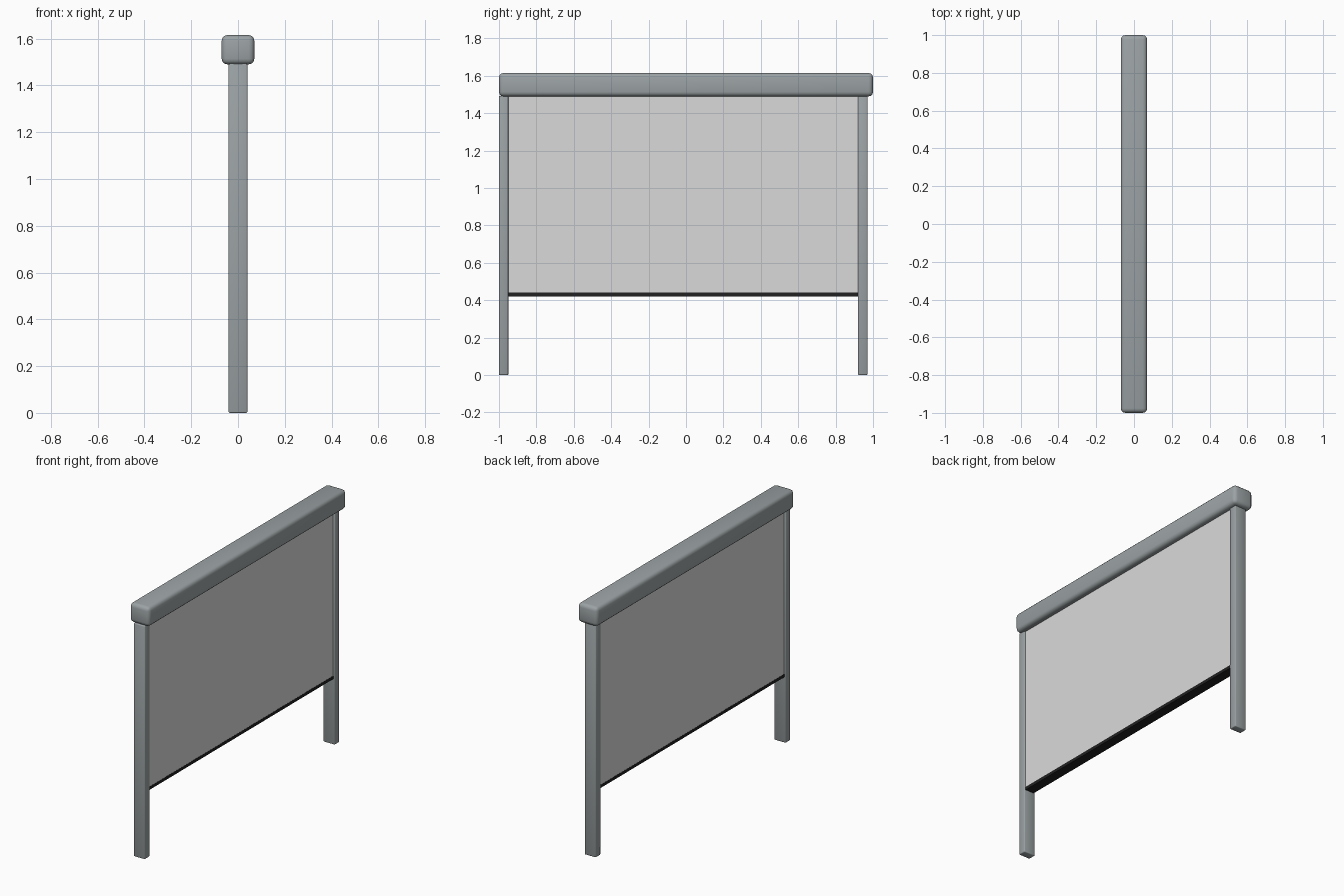
import bpy
import math

if "Cube" in bpy.data.objects:
    bpy.data.objects.remove(bpy.data.objects["Cube"], do_unlink=True)


def material(name, colour):
    mat = bpy.data.materials.new(name)
    mat.use_nodes = True
    mat.diffuse_color = (*colour, 1)
    mat.node_tree.nodes["Principled BSDF"].inputs["Base Color"].default_value = (*colour, 1)
    return mat


def box(name, low, high, mat, bevel=0, segments=2):
    """Box between two corners, with optional softened edges."""
    centre = [(a + b) / 2 for a, b in zip(low, high)]
    bpy.ops.mesh.primitive_cube_add(size=1, location=centre)
    obj = bpy.context.object
    obj.name = name
    obj.scale = [b - a for a, b in zip(low, high)]
    bpy.ops.object.transform_apply(location=False, rotation=False, scale=True)
    obj.data.materials.append(mat)
    if bevel:
        mod = obj.modifiers.new("soft_edges", "BEVEL")
        mod.width = bevel
        mod.segments = segments
        bpy.ops.object.modifier_apply(modifier=mod.name)
        bpy.ops.object.shade_smooth_by_angle(angle=math.radians(50))
    return obj


metal = material("grey_metal", (0.33, 0.365, 0.375))
cloth = material("light_grey_fabric", (0.7, 0.7, 0.7))
black = material("black_trim", (0.015, 0.015, 0.016))

# Roller housing across the top
box("roller_housing", (-0.07, -1, 1.49), (0.07, 1, 1.615), metal, 0.024, 3)

# Side guide posts
for name, y in (("front_post", -1), ("back_post", 0.92)):
    box(name, (-0.04, y, 0), (0.04, y + 0.05, 1.493), metal, 0.005)

# Hanging screen and its weighted bottom bar
box("screen_fabric", (-0.03, -0.96, 0.44), (0.03, 0.93, 1.5), cloth)
box("bottom_bar", (-0.031, -0.96, 0.42), (0.031, 0.93, 0.44), black)
